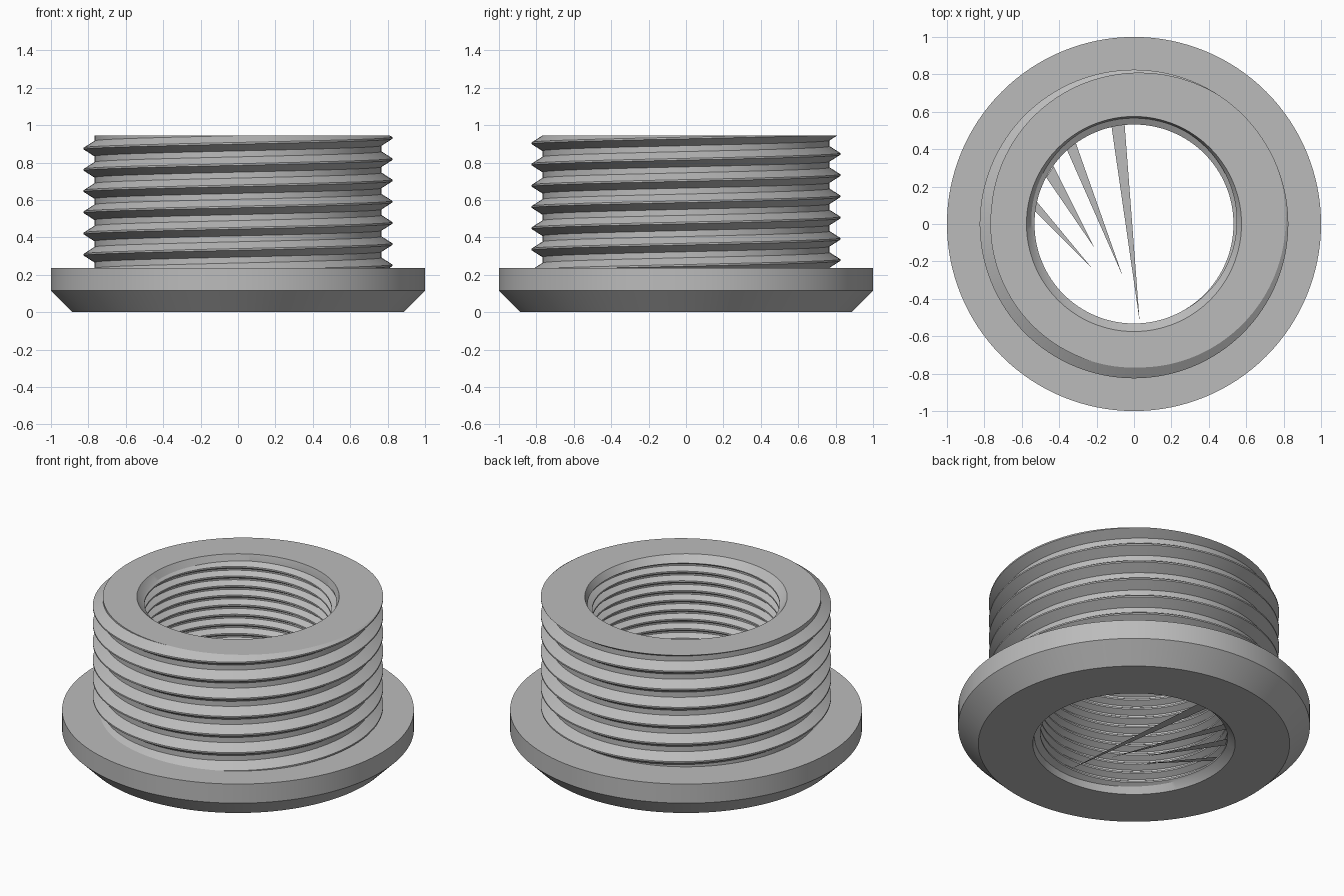
import bpy, bmesh, math
from mathutils import Vector

if "Cube" in bpy.data.objects:
    bpy.data.objects.remove(bpy.data.objects["Cube"], do_unlink=True)

SEGMENTS = 128
HEIGHT, FLANGE_TOP = 0.945, 0.235
BORE_RIM = 0.575

grey = bpy.data.materials.new("plain_grey")
grey.use_nodes = True
grey.diffuse_color = (0.5, 0.5, 0.5, 1)
grey.node_tree.nodes["Principled BSDF"].inputs["Base Color"].default_value = (0.5, 0.5, 0.5, 1)


def finish(bm, name, facing):
    """Orient faces away from (1) or towards (-1) the axis and make the object."""
    bmesh.ops.recalc_face_normals(bm, faces=bm.faces)
    bm.normal_update()
    side = sum(f.normal.dot(f.calc_center_median() * Vector((1, 1, 0))) * f.calc_area() for f in bm.faces)
    if side * facing < 0:
        bmesh.ops.reverse_faces(bm, faces=bm.faces)
    mesh = bpy.data.meshes.new(name)
    bm.to_mesh(mesh)
    bm.free()
    mesh.materials.append(grey)
    obj = bpy.data.objects.new(name, mesh)
    bpy.context.collection.objects.link(obj)
    bpy.ops.object.select_all(action='DESELECT')
    obj.select_set(True)
    bpy.context.view_layer.objects.active = obj
    bpy.ops.object.shade_smooth_by_angle(angle=math.radians(25))
    return obj


def helix(profile, pitch, start, low, high):
    """Right-handed thread surface, trimmed flat at heights low and high."""
    bm = bmesh.new()
    turns = math.ceil((high - low) / pitch) + 4
    base = start - pitch * math.ceil((start - low) / pitch + 2)
    rows = [(r, base + pitch * (n + t)) for n in range(turns) for r, t in profile]
    columns = []
    for i in range(SEGMENTS + 1):
        a = math.tau * i / SEGMENTS
        columns.append([bm.verts.new((r * math.cos(a), r * math.sin(a), z + pitch * i / SEGMENTS))
                        for r, z in rows])
    for left, right in zip(columns, columns[1:]):
        for k in range(len(rows) - 1):
            bm.faces.new((left[k], right[k], right[k + 1], left[k + 1]))
    bmesh.ops.remove_doubles(bm, verts=bm.verts, dist=1e-5)
    for z, up in ((low, -1), (high, 1)):
        bmesh.ops.bisect_plane(bm, geom=bm.verts[:] + bm.edges[:] + bm.faces[:], dist=1e-6,
                               plane_co=(0, 0, z), plane_no=(0, 0, up), clear_outer=True)
    return bm


def extend_rim(bm, at, radius, z):
    """Extrude the open rim at one height to a circle."""
    rim = [e for e in bm.edges if e.is_boundary and all(abs(v.co.z - at) < 1e-4 for v in e.verts)]
    new = bmesh.ops.extrude_edge_only(bm, edges=rim)["geom"]
    for v in (g for g in new if isinstance(g, bmesh.types.BMVert)):
        a = math.atan2(v.co.y, v.co.x)
        v.co = (radius * math.cos(a), radius * math.sin(a), z)


# Bevelled flange
bm = bmesh.new()
outline = [(BORE_RIM, 0), (0.885, 0), (1, 0.115), (1, FLANGE_TOP), (0.74, FLANGE_TOP)]
points = [bm.verts.new((r, 0, z)) for r, z in outline]
edges = [bm.edges.new(pair) for pair in zip(points, points[1:])]
bmesh.ops.spin(bm, geom=points + edges, axis=(0, 0, 1), cent=(0, 0, 0),
               angle=math.tau, steps=SEGMENTS, use_merge=True)
bmesh.ops.remove_doubles(bm, verts=bm.verts, dist=1e-5)
finish(bm, "flange", 1)

# Outer thread with its flat top face
ridge = [(0.825, -0.04), (0.825, 0.04), (0.768, 0.36), (0.768, 0.64)]
bm = helix(ridge, 0.1135, 0.818, FLANGE_TOP, HEIGHT)
extend_rim(bm, HEIGHT, BORE_RIM, HEIGHT)
finish(bm, "outer_thread", 1)

# Inner thread with a chamfer at each mouth
groove = [(0.532, -0.08), (0.532, 0.08), (0.566, 0.42), (0.566, 0.58)]
bm = helix(groove, 0.06, 0.5, 0.04, HEIGHT - 0.04)
extend_rim(bm, HEIGHT - 0.04, BORE_RIM, HEIGHT)
extend_rim(bm, 0.04, BORE_RIM, 0)
finish(bm, "inner_thread", -1)

# Thin slivers reaching across the lower bore: tip, then two base corners
slivers = [((0.03, -0.52), (-0.12, 0.52), (-0.05, 0.53)),
           ((-0.06, -0.28), (-0.36, 0.40), (-0.31, 0.43)),
           ((-0.21, -0.13), (-0.47, 0.25), (-0.43, 0.31)),
           ((-0.23, -0.23), (-0.53, 0.07), (-0.52, 0.12))]
bm = bmesh.new()
for corners in slivers:
    bm.faces.new([bm.verts.new((x, y, 0.055)) for x, y in corners])
finish(bm, "bore_slivers", 1)
